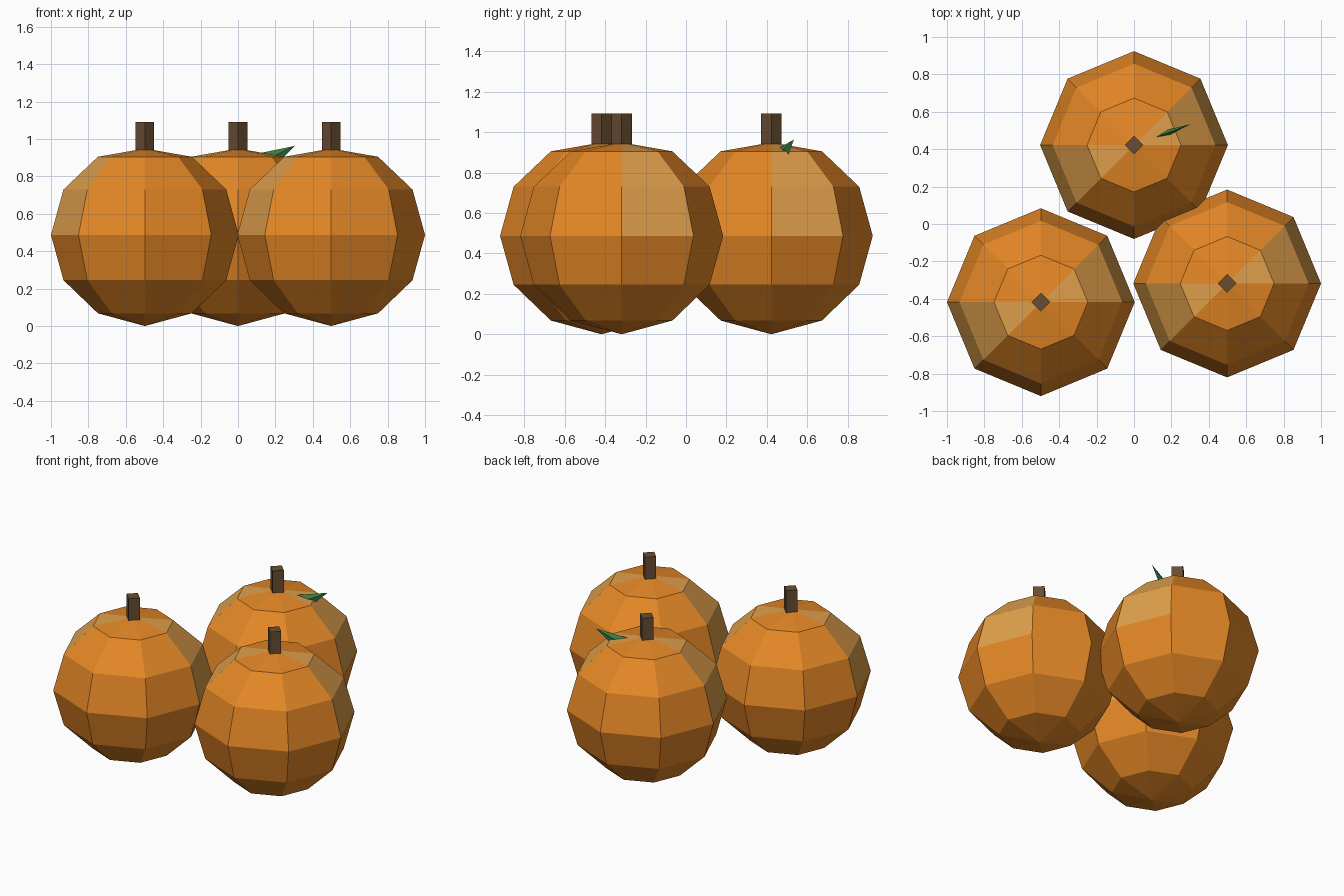
import bpy
import bmesh
import math
from mathutils import Vector

cube = bpy.data.objects.get("Cube")
if cube:
    bpy.data.objects.remove(cube, do_unlink=True)


def material(name, colour):
    mat = bpy.data.materials.new(name)
    mat.use_nodes = True
    rgba = (*colour, 1)
    mat.diffuse_color = rgba
    mat.node_tree.nodes["Principled BSDF"].inputs["Base Color"].default_value = rgba
    return mat


ORANGE = material("pumpkin orange", (0.775, 0.242, 0.019))
PALE = material("pale orange", (0.745, 0.352, 0.072))
BROWN = material("stem brown", (0.141, 0.076, 0.032))
GREEN = material("leaf green", (0.045, 0.23, 0.06))


def finish(name, bm, mats, location=(0, 0, 0)):
    bmesh.ops.recalc_face_normals(bm, faces=bm.faces)
    mesh = bpy.data.meshes.new(name)
    bm.to_mesh(mesh)
    bm.free()
    for mat in mats:
        mesh.materials.append(mat)
    obj = bpy.data.objects.new(name, mesh)
    obj.location = location
    bpy.context.collection.objects.link(obj)
    return obj


def lathe(profile, sides):
    """Spin a (radius, height) profile around z."""
    bm = bmesh.new()
    verts = [bm.verts.new((r, 0, z)) for r, z in profile]
    edges = [bm.edges.new(pair) for pair in zip(verts, verts[1:])]
    bmesh.ops.spin(bm, geom=verts + edges, cent=(0, 0, 0), axis=(0, 0, 1),
                   angle=math.tau, steps=sides, use_merge=True)
    bmesh.ops.remove_doubles(bm, verts=bm.verts, dist=0.0005)
    return bm


EQUATOR = 0.487
BODY = [(0, 0), (0.251, 0.068), (0.435, 0.245), (0.502, EQUATOR),
        (0.435, 0.73), (0.251, 0.905), (0, 0.949)]
STEM = [(0, 0.9), (0.05, 0.9), (0.05, 1.092), (0, 1.092)]


def pumpkin(label, x, y):
    # Faceted body with two opposite pale segments on the upper half
    bm = lathe(BODY, 8)
    for face in bm.faces:
        c = face.calc_center_median()
        segment = int((math.atan2(c.y, c.x) % math.tau) / (math.tau / 8))
        face.material_index = int(c.z > EQUATOR and segment in (0, 4))
    finish(label + "_pumpkin", bm, [ORANGE, PALE], (x, y, 0))
    # Square stem
    finish(label + "_stem", lathe(STEM, 4), [BROWN], (x, y, 0))


pumpkin("back", 0, 0.422)
pumpkin("front_right", -0.498, -0.418)
pumpkin("front_left", 0.498, -0.318)

# Flattened pointed leaf, sunk into the back pumpkin
tip = Vector((0.303, 0.534, 0.963))
upper = Vector((0.085, 0.452, 0.918))
lower = Vector((0.2, 0.495, 0.86))
middle = (upper + lower) / 2
side = (tip - upper).cross(lower - upper).normalized() * 0.02
bm = bmesh.new()
ring = [bm.verts.new(p) for p in (upper, middle + side, lower, middle - side)]
point = bm.verts.new(tip)
bm.faces.new(ring)
for a, b in zip(ring, ring[1:] + ring[:1]):
    bm.faces.new((a, b, point))
finish("leaf", bm, [GREEN])
